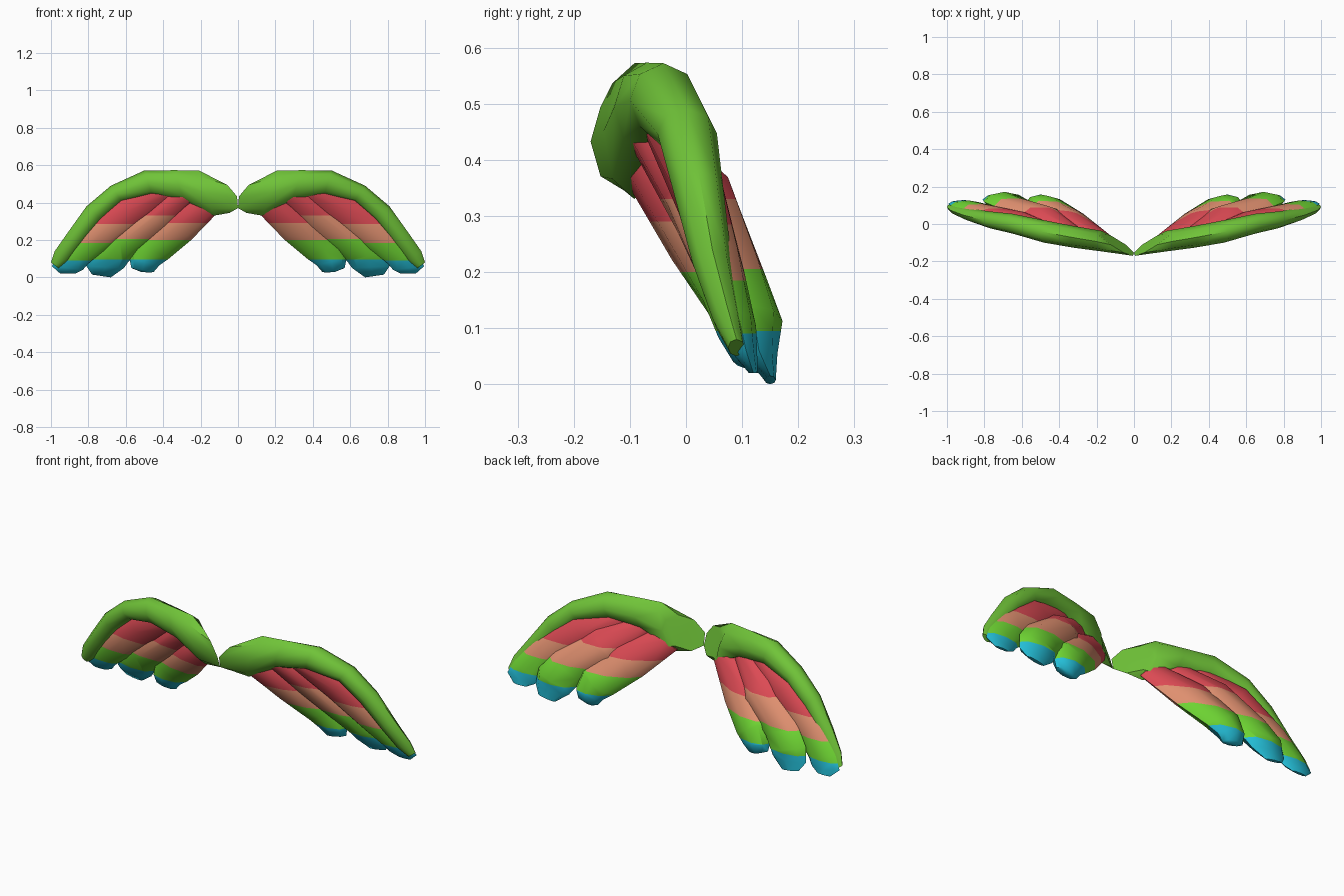
import bpy, bmesh, math
from mathutils import Vector

if "Cube" in bpy.data.objects:
    bpy.data.objects.remove(bpy.data.objects["Cube"])


def material(name, rgb):
    m = bpy.data.materials.new(name)
    m.diffuse_color = (*rgb, 1)
    m.use_nodes = True
    m.node_tree.nodes["Principled BSDF"].inputs["Base Color"].default_value = m.diffuse_color
    return m


ARM = material("leaf green", (0.162, 0.55, 0.04))
BANDS = [material("blue", (0.018, 0.53, 0.70)),
         material("bright green", (0.162, 0.687, 0.034)),
         material("salmon", (0.76, 0.285, 0.165)),
         material("red", (0.72, 0.069, 0.089))]


def loft(name, stations, mats, cuts=(), sides=8, root_skew=0.0):
    """Skin oval rings; station = outer x,z, inner x,z, y centre, y half thickness."""
    bm = bmesh.new()
    rings = []
    for k, (ox, oz, ix, iz, y, ty) in enumerate(stations):
        mid = Vector(((ox + ix) / 2, y, (oz + iz) / 2))
        u = Vector(((ox - ix) / 2, 0, (oz - iz) / 2))
        v = Vector((root_skew if k == 0 else 0, ty, 0))
        rings.append([bm.verts.new(mid + u * math.cos(a) + v * math.sin(a))
                      for a in (2 * math.pi * i / sides for i in range(sides))])
    for a, b in zip(rings, rings[1:]):
        for i in range(sides):
            j = (i + 1) % sides
            bm.faces.new((a[i], a[j], b[j], b[i]))
    bm.faces.new(rings[0])
    bm.faces.new(rings[-1])
    # colour bands: slice at each height, then colour by height
    for z in cuts:
        bmesh.ops.bisect_plane(bm, geom=bm.verts[:] + bm.edges[:] + bm.faces[:],
                               plane_co=(0, 0, z), plane_no=(0, 0, 1))
    for f in bm.faces:
        f.material_index = sum(f.calc_center_median().z > z for z in cuts)
    bmesh.ops.recalc_face_normals(bm, faces=bm.faces[:])
    me = bpy.data.meshes.new(name)
    bm.to_mesh(me)
    bm.free()
    for m in mats:
        me.materials.append(m)
    ob = bpy.data.objects.new(name, me)
    bpy.context.collection.objects.link(ob)
    bpy.ops.object.select_all(action='DESELECT')
    ob.select_set(True)
    bpy.context.view_layer.objects.active = ob
    bpy.ops.object.shade_smooth_by_angle(angle=math.radians(50))
    mir = ob.modifiers.new("mirror", 'MIRROR')
    mir.use_mirror_merge = False
    return ob


# thick curved leading edge of each wing
loft("wing_arm", [
    (.125, .52, .045, .345, -.11, .06),
    (.21, .572, .13, .33, -.092, .055),
    (.34, .573, .29, .415, -.07, .058),
    (.50, .572, .46, .44, -.04, .06),
    (.68, .49, .62, .405, .002, .053),
    (.81, .38, .73, .31, .022, .045),
    (.91, .24, .83, .19, .047, .035),
    (.98, .14, .91, .09, .073, .025),
    (1.0, .08, .96, .05, .09, .015)], [ARM], root_skew=.08)

# three fanned feathers with colour bands
loft("outer_feather", [
    (.42, .50, .36, .43, -.05, .03),
    (.66, .43, .53, .28, .02, .045),
    (.86, .26, .72, .14, .062, .042),
    (.96, .13, .80, .075, .092, .033),
    (.995, .06, .83, .04, .107, .02),
    (.95, .02, .87, .02, .12, .008)], BANDS, (.09, .185, .285))
loft("middle_feather", [
    (.31, .49, .24, .41, -.075, .03),
    (.52, .39, .38, .25, .03, .063),
    (.72, .24, .54, .13, .085, .06),
    (.80, .14, .585, .085, .117, .055),
    (.81, .06, .61, .05, .13, .033),
    (.78, .015, .68, .0, .15, .01)], BANDS, (.095, .205, .33))
loft("inner_feather", [
    (.19, .45, .11, .345, -.085, .03),
    (.40, .35, .25, .20, .015, .057),
    (.55, .20, .37, .10, .09, .06),
    (.58, .10, .42, .065, .108, .05),
    (.57, .05, .45, .03, .112, .028),
    (.52, .03, .47, .025, .12, .01)], BANDS, (.095, .2, .29))
